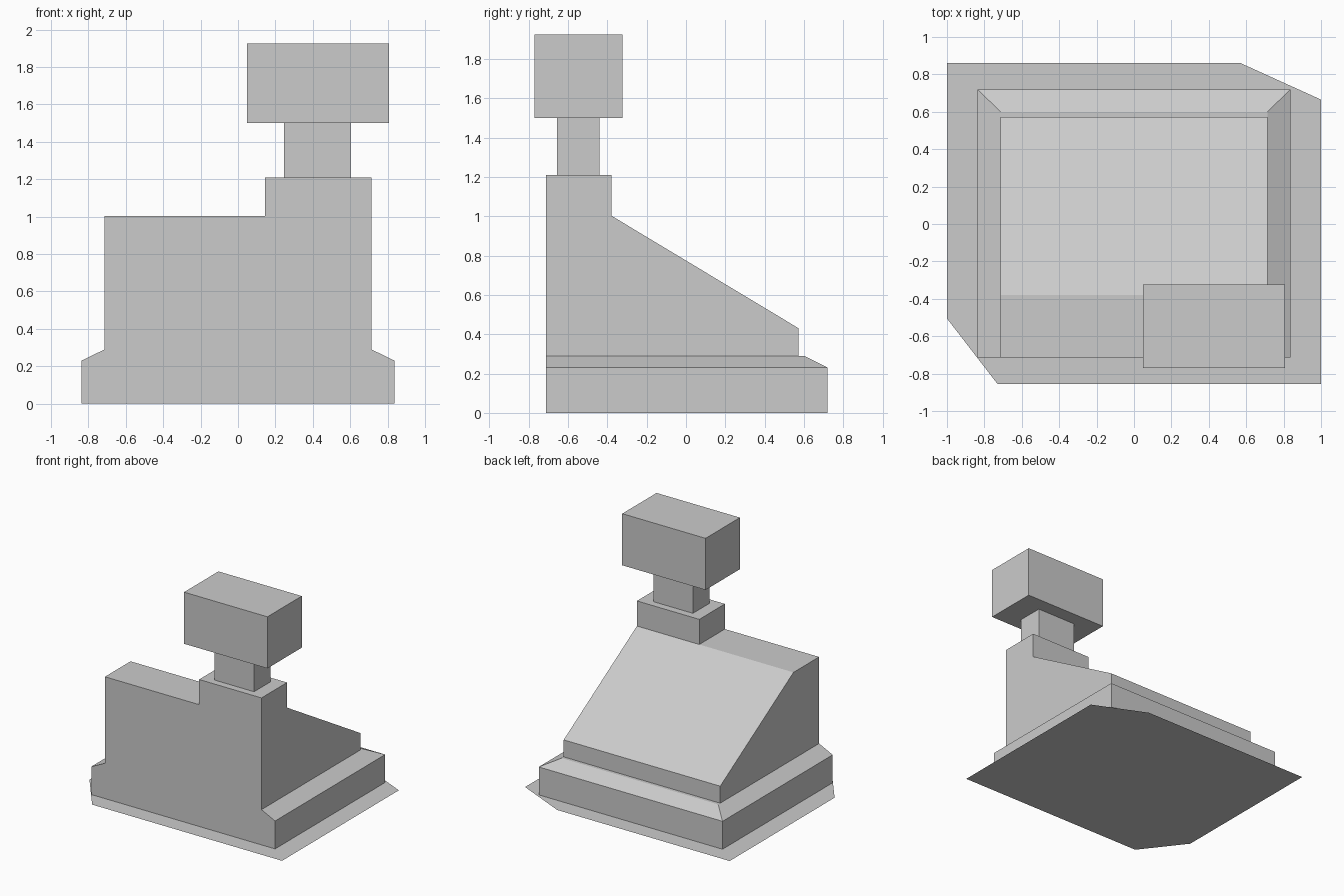
import bpy
import bmesh

if "Cube" in bpy.data.objects:
    bpy.data.objects.remove(bpy.data.objects["Cube"])


def finish(name, bm):
    bmesh.ops.remove_doubles(bm, verts=bm.verts, dist=1e-5)
    mesh = bpy.data.meshes.new(name)
    bm.to_mesh(mesh)
    bm.free()
    obj = bpy.data.objects.new(name, mesh)
    bpy.context.collection.objects.link(obj)
    return obj


def loft(name, rings, closed_bottom=False):
    """Each ring is (x0, x1, front y, back y, front z, back z)."""
    bm = bmesh.new()
    loops = []
    for x0, x1, yf, yb, zf, zb in rings:
        corners = [(x0, yf, zf), (x1, yf, zf), (x1, yb, zb), (x0, yb, zb)]
        loops.append([bm.verts.new(c) for c in corners])
    for a, b in zip(loops, loops[1:]):
        for i in range(4):
            j = (i + 1) % 4
            # Skip sides where the two rings share an edge
            if a[i].co == b[i].co and a[j].co == b[j].co:
                continue
            quad = []
            for v in (a[i], a[j], b[j], b[i]):
                if all(v.co != q.co for q in quad):
                    quad.append(v)
            bm.faces.new(quad)
    bm.faces.new(loops[-1])
    if closed_bottom:
        bm.faces.new(loops[0][::-1])
    return finish(name, bm)


def box(name, x0, x1, y0, y1, z0, z1, closed_bottom=False):
    return loft(name, [(x0, x1, y0, y1, z0, z0), (x0, x1, y0, y1, z1, z1)],
                closed_bottom)


# Thin ground plate with two clipped corners
bm = bmesh.new()
outline = [(-0.73, -0.855), (1, -0.855), (1, 0.665),
           (0.57, 0.86), (-1, 0.86), (-1, -0.505)]
bm.faces.new([bm.verts.new((x, y, 0)) for x, y in outline])
finish("ground_plate", bm)

# Plinth with sloped shoulder, continuing into the nave with its sloped roof
W, F = 0.713, -0.713
loft("main_body", [
    (-0.837, 0.837, F, 0.72, 0.0, 0.0),
    (-0.837, 0.837, F, 0.72, 0.23, 0.23),
    (-W, W, F, 0.60, 0.29, 0.29),
    (-W, W, F, 0.573, 0.29, 0.29),
    (-W, W, F, 0.573, 1.003, 0.43),
    (-W, W, F, -0.38, 1.003, 1.003),
])

# Tower stack on the front right corner
box("tower_base", 0.145, W, F, -0.38, 1.003, 1.21)
box("tower_neck", 0.245, 0.605, -0.655, -0.44, 1.21, 1.5)
box("tower_head", 0.048, 0.807, -0.77, -0.323, 1.5, 1.925, closed_bottom=True)
